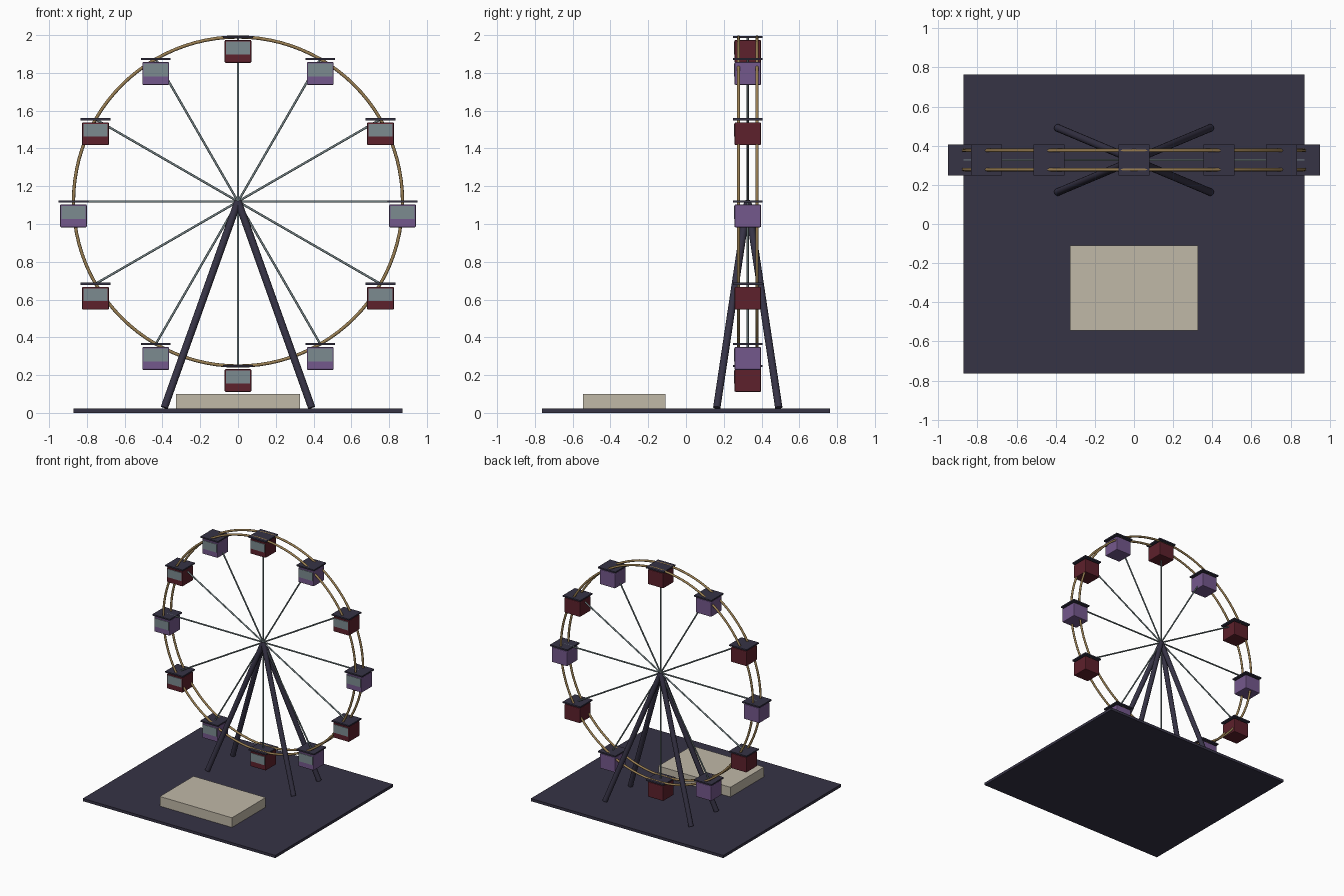
import bpy, math
from mathutils import Vector

if "Cube" in bpy.data.objects:
    bpy.data.objects.remove(bpy.data.objects["Cube"])

HUB = Vector((0, 0.327, 1.119))
R = 0.871


def material(name, rgb):
    m = bpy.data.materials.new(name)
    m.diffuse_color = (*rgb, 1)
    m.use_nodes = True
    m.node_tree.nodes["Principled BSDF"].inputs["Base Color"].default_value = m.diffuse_color
    return m


NAVY = material("dark navy", (0.037, 0.033, 0.060))
RED = material("dark red", (0.110, 0.015, 0.025))
PURPLE = material("purple", (0.175, 0.098, 0.265))
GOLD = material("gold", (0.32, 0.21, 0.085))
GLASS = material("grey glass", (0.20, 0.26, 0.28))
STEEL = material("steel", (0.17, 0.22, 0.23))
BEIGE = material("beige", (0.53, 0.48, 0.39))


def box(name, lo, hi, mat, bevel=0):
    lo, hi = Vector(lo), Vector(hi)
    bpy.ops.mesh.primitive_cube_add(size=1, location=(lo + hi) / 2)
    ob = bpy.context.object
    ob.name = name
    ob.scale = hi - lo
    bpy.ops.object.transform_apply(location=False, rotation=False, scale=True)
    ob.data.materials.append(mat)
    if bevel:
        mod = ob.modifiers.new("rounded edges", 'BEVEL')
        mod.width = bevel
        mod.segments = 2
    return ob


def rod(name, a, b, radius, mat, sides=12):
    a, b = Vector(a), Vector(b)
    d = b - a
    bpy.ops.mesh.primitive_cylinder_add(
        vertices=sides, radius=radius, depth=d.length, location=(a + b) / 2,
        rotation=d.to_track_quat('Z', 'Y').to_euler())
    ob = bpy.context.object
    ob.name = name
    ob.data.materials.append(mat)
    bpy.ops.object.shade_smooth_by_angle(angle=math.radians(40))
    return ob


# Ground slab and boarding platform
box("base", (-0.872, -0.763, 0), (0.872, 0.763, 0.022), NAVY)
box("platform", (-0.327, -0.545, 0.022), (0.327, -0.109, 0.101), BEIGE)

# Four splayed legs meeting at the hub
for sx in (-1, 1):
    for sy in (-1, 1):
        foot = (sx * 0.39, HUB.y + sy * 0.164, 0.028)
        rod("leg", foot, HUB, 0.0195, NAVY, 16)

# Pair of wheel rims
for sy in (-1, 1):
    bpy.ops.mesh.primitive_torus_add(
        major_radius=R, minor_radius=0.0087, major_segments=96, minor_segments=12,
        location=HUB + Vector((0, sy * 0.049, 0)), rotation=(math.pi / 2, 0, 0))
    rim = bpy.context.object
    rim.name = "rim"
    rim.data.materials.append(GOLD)
    bpy.ops.object.shade_smooth_by_angle(angle=math.radians(60))

# Spokes and hanging cabins, alternating colours
for i in range(12):
    a = i * math.pi / 6
    p = HUB + Vector((R * math.cos(a), 0, R * math.sin(a)))
    rod("spoke", HUB, p, 0.006, STEEL, 10)

    def part(name, lo, hi, mat, bevel=0):
        return box(name, p + Vector(lo), p + Vector(hi), mat, bevel)

    part("cabin", (-0.071, -0.070, -0.137), (0.071, 0.070, -0.016),
         RED if i % 2 else PURPLE, 0.006)
    part("cabin_roof", (-0.079, -0.079, -0.0055), (0.079, 0.079, 0.0055), NAVY)
    part("cabin_window", (-0.064, -0.074, -0.092), (0.064, -0.066, -0.024), GLASS)
